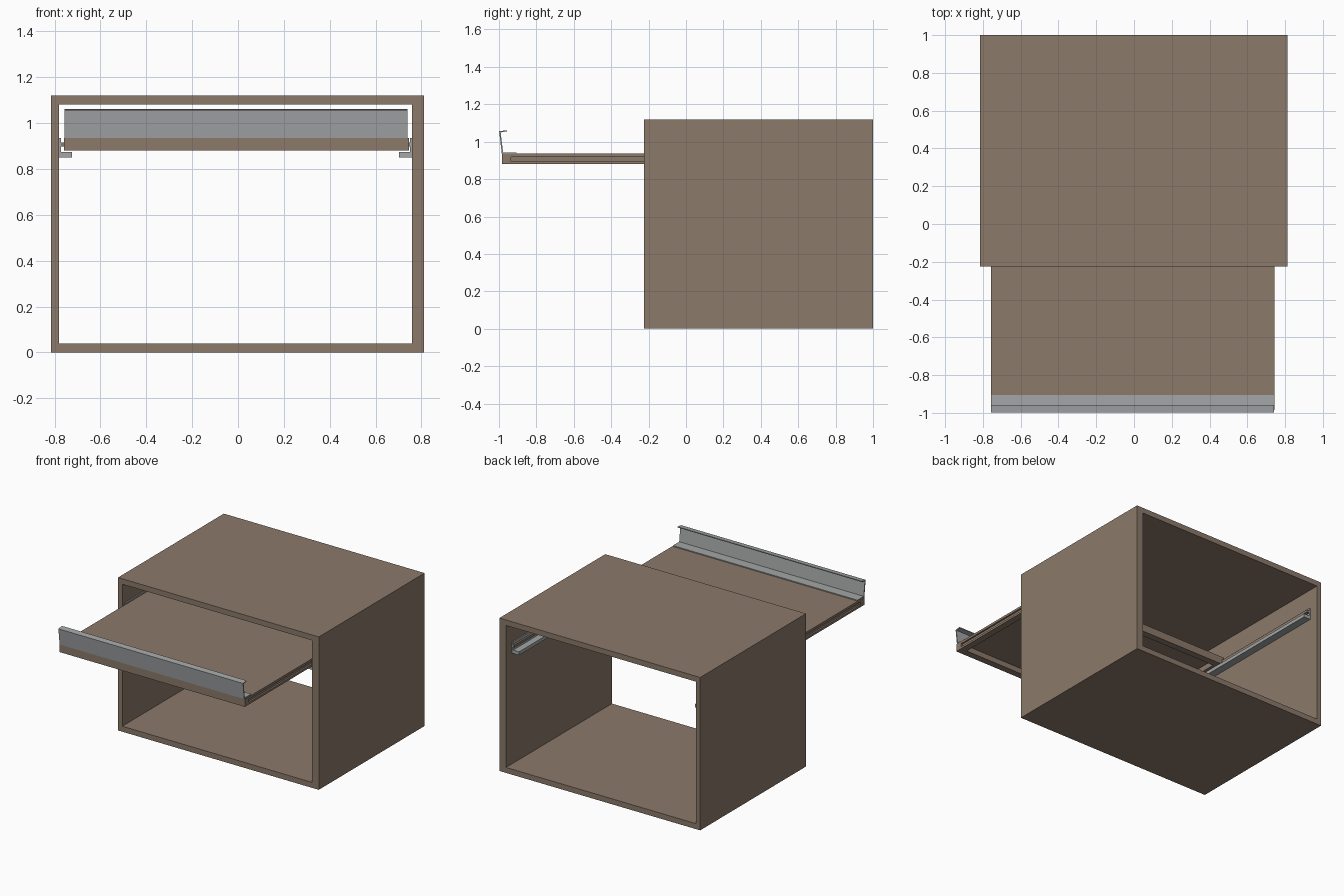
import bpy, bmesh

if "Cube" in bpy.data.objects:
    bpy.data.objects.remove(bpy.data.objects["Cube"])

def material(name, rgb):
    m = bpy.data.materials.new(name)
    m.diffuse_color = (*rgb, 1)
    m.use_nodes = True
    m.node_tree.nodes["Principled BSDF"].inputs["Base Color"].default_value = m.diffuse_color
    return m

WOOD = material("brown wood", (0.258, 0.192, 0.144))
METAL = material("grey metal", (0.367, 0.38, 0.385))

def extrude(name, profile, axis, lo, hi, mat):
    """Extrude a closed 2D profile along x (profile is y,z) or y (profile is x,z)."""
    bm = bmesh.new()
    place = (lambda p, t: (t, p[0], p[1])) if axis == 'x' else (lambda p, t: (p[0], t, p[1]))
    a = [bm.verts.new(place(p, lo)) for p in profile]
    b = [bm.verts.new(place(p, hi)) for p in profile]
    n = len(profile)
    bm.faces.new(a)
    bm.faces.new(b[::-1])
    for i in range(n):
        bm.faces.new((a[i], b[i], b[(i + 1) % n], a[(i + 1) % n]))
    bmesh.ops.recalc_face_normals(bm, faces=bm.faces)
    me = bpy.data.meshes.new(name)
    bm.to_mesh(me)
    bm.free()
    me.materials.append(mat)
    ob = bpy.data.objects.new(name, me)
    bpy.context.collection.objects.link(ob)
    return ob

def box(name, x0, x1, y0, y1, z0, z1, mat):
    return extrude(name, [(x0, z0), (x1, z0), (x1, z1), (x0, z1)], 'y', y0, y1, mat)

# cabinet shell, open at front and back
X0, X1, IX0, IX1 = -0.815, 0.812, -0.78, 0.758
Y0, Y1, H, T = -0.225, 1.0, 1.12, 0.04
box("cabinet_bottom", X0, X1, Y0, Y1, 0, T, WOOD)
box("cabinet_top", X0, X1, Y0, Y1, H - T, H, WOOD)
box("cabinet_left_side", X0, IX0, Y0, Y1, T, H - T, WOOD)
box("cabinet_right_side", IX1, X1, Y0, Y1, T, H - T, WOOD)

# sliding tray: thin panel on a frame, hollow underneath
TX0, TX1, TY0, TY1 = -0.758, 0.745, -0.985, 0.04
Z0, Z1, G0, G1 = 0.88, 0.936, 0.895, 0.919
RIM, GROOVE, PANEL = 0.05, 0.012, 0.92
box("tray_panel", TX0 + RIM, TX1 - RIM, TY0 + RIM, TY1 - RIM, PANEL, Z1, WOOD)
box("tray_front_bar", TX0, TX1, TY0, TY0 + RIM, Z0, Z1, WOOD)
box("tray_back_bar", TX0 + RIM, TX1 - RIM, TY1 - RIM, TY1, Z0, Z1, WOOD)

# grooved tray sides and the L-shaped runners fixed to the cabinet
for side, edge, wall, s in (("left", TX0, IX0, 1), ("right", TX1, IX1, -1)):
    grooved = [(0, Z0), (RIM, Z0), (RIM, Z1), (0, Z1), (0, G1),
               (GROOVE, G1), (GROOVE, G0), (0, G0)]
    extrude(f"tray_{side}_bar", [(edge + s * x, z) for x, z in grooved], 'y',
            TY0 + RIM, TY1, WOOD)
    runner = [(0, 0.85), (0.056, 0.85), (0.056, 0.875), (0.008, 0.875),
              (0.008, 0.936), (0, 0.936)]
    extrude(f"runner_{side}", [(wall + s * x, z) for x, z in runner], 'y',
            -0.2, 0.93, METAL)
    xs = sorted((wall + s * 0.008, edge + s * 0.008))
    box(f"runner_tongue_{side}", xs[0], xs[1], -0.2, 0.93, G0 + 0.003, G1 - 0.003, WOOD)

# bent sheet-metal pull along the tray's front edge
pull = [(-0.985, 0.936), (-0.905, 0.936), (-0.905, 0.943), (-0.978, 0.943),
        (-0.991, 1.05), (-0.957, 1.055), (-0.957, 1.061), (-0.999, 1.056)]
extrude("front_pull", pull, 'x', -0.756, 0.74, METAL)
